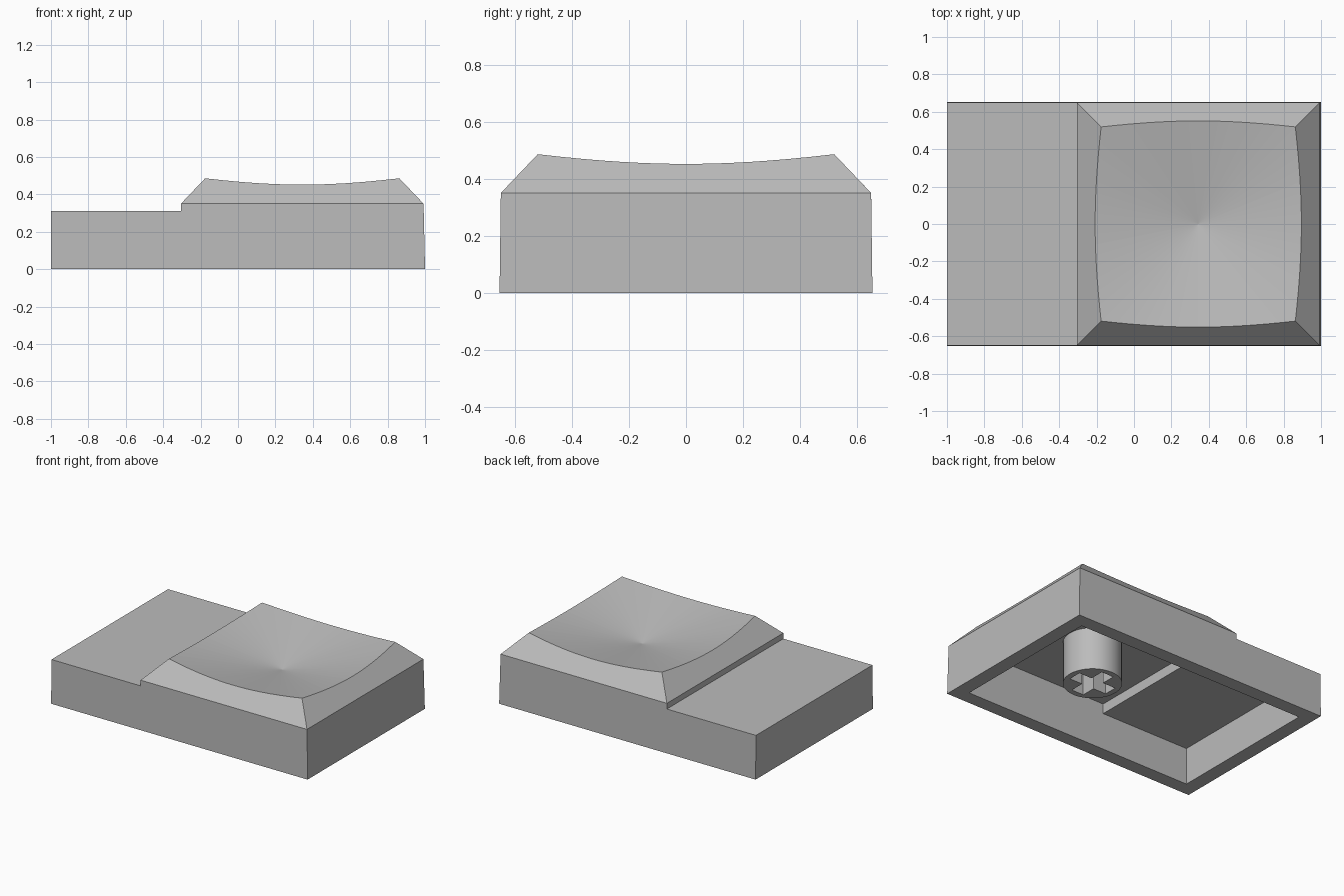
import bpy, bmesh
from math import cos, sin, pi
from mathutils import Matrix, Vector

cube = bpy.data.objects.get("Cube")
if cube:
    bpy.data.objects.remove(cube)

grey = bpy.data.materials.new("grey_plastic")
grey.use_nodes = True
colour = (0.5, 0.5, 0.5, 1)
grey.diffuse_color = colour
grey.node_tree.nodes["Principled BSDF"].inputs["Base Color"].default_value = colour

CX = 0.3435        # centre of the raised part
HALF = 0.6485      # half width of the raised part
SHOULDER = 0.35    # height where the sloped rim begins


def finish(bm, name):
    bmesh.ops.remove_doubles(bm, verts=bm.verts, dist=0.0005)
    bmesh.ops.recalc_face_normals(bm, faces=bm.faces)
    mesh = bpy.data.meshes.new(name)
    bm.to_mesh(mesh)
    bm.free()
    mesh.materials.append(grey)
    obj = bpy.data.objects.new(name, mesh)
    bpy.context.collection.objects.link(obj)
    return obj


def stepped_prism(bm, profile, half_y, taper, skip):
    """Extrude an x-z profile along y, leaving the skipped edges open."""
    ends = [[bm.verts.new((x, s * (half_y - taper * z), z)) for x, z in profile]
            for s in (-1, 1)]
    for end in ends:
        bm.faces.new(end)
    n = len(profile)
    for i in range(n):
        if i not in skip:
            j = (i + 1) % n
            bm.faces.new((ends[0][i], ends[0][j], ends[1][j], ends[1][i]))
    return [ends[0][0], ends[0][1], ends[1][1], ends[1][0]]


# Hollow stepped shell with a flat bottom rim
bm = bmesh.new()
step = CX - HALF
outer = stepped_prism(bm, [(-1, 0), (1, 0), (CX + HALF, SHOULDER), (step, SHOULDER),
                           (step, 0.31), (-1, 0.31)], 0.653, 0.013, (0, 2))
inner = stepped_prism(bm, [(-0.9, 0), (0.9, 0), (0.9, 0.33), (-0.21, 0.33),
                           (-0.21, 0.26), (-0.9, 0.26)], 0.555, 0, (0,))
for i in range(4):
    j = (i + 1) % 4
    bm.faces.new((outer[i], outer[j], inner[j], inner[i]))

# Sloped rim cut by a shallow conical dish
SEG, SLOPE, DISH = 64, 1.05, 0.185
ring = []
for k in range(SEG):
    a = 2 * pi * k / SEG - pi / 4
    c, s = cos(a), sin(a)
    r = SLOPE * HALF / (DISH + SLOPE * max(abs(c), abs(s)))
    ring.append(bm.verts.new((CX + r * c, r * s, SHOULDER + DISH * r)))
apex = bm.verts.new((CX, 0, SHOULDER))
for k in range(SEG):
    bm.faces.new((apex, ring[k], ring[(k + 1) % SEG]))
corners = [bm.verts.new((CX + sx * HALF, sy * HALF, SHOULDER))
           for sx, sy in ((1, -1), (1, 1), (-1, 1), (-1, -1))]
Q = SEG // 4
for q in range(4):
    edge = [ring[(q * Q + k) % SEG] for k in range(Q + 1)]
    bm.faces.new([corners[q], corners[(q + 1) % 4]] + edge[::-1])
finish(bm, "cap_shell")

# Round stem with a cross-shaped socket
bm = bmesh.new()
R, ARM, W, LOW, HIGH = 0.188, 0.148, 0.047, 0.03, 0.33
for q in range(4):
    turn = Matrix.Translation((CX, 0, 0)) @ Matrix.Rotation(q * pi / 2, 4, 'Z')

    def row(points, z):
        return [bm.verts.new(turn @ Vector((x, y, z))) for x, y in points]

    arc = [(R * cos(k * pi / 20), R * sin(k * pi / 20)) for k in range(11)]
    cross = [(ARM, 0), (ARM, W), (W, W), (W, ARM), (0, ARM)]
    arc_low, arc_high = row(arc, LOW), row(arc, HIGH)
    cross_low, cross_high = row(cross, LOW), row(cross, 0.3)
    bm.faces.new(arc_low + cross_low[::-1])
    bm.faces.new(cross_high + row([(0, 0)], 0.3))
    for low, high in ((arc_low, arc_high), (cross_low, cross_high)):
        for k in range(len(low) - 1):
            bm.faces.new((low[k], low[k + 1], high[k + 1], high[k]))
stem = finish(bm, "stem")
bpy.ops.object.select_all(action='DESELECT')
stem.select_set(True)
bpy.context.view_layer.objects.active = stem
bpy.ops.object.shade_smooth_by_angle(angle=pi / 6)
